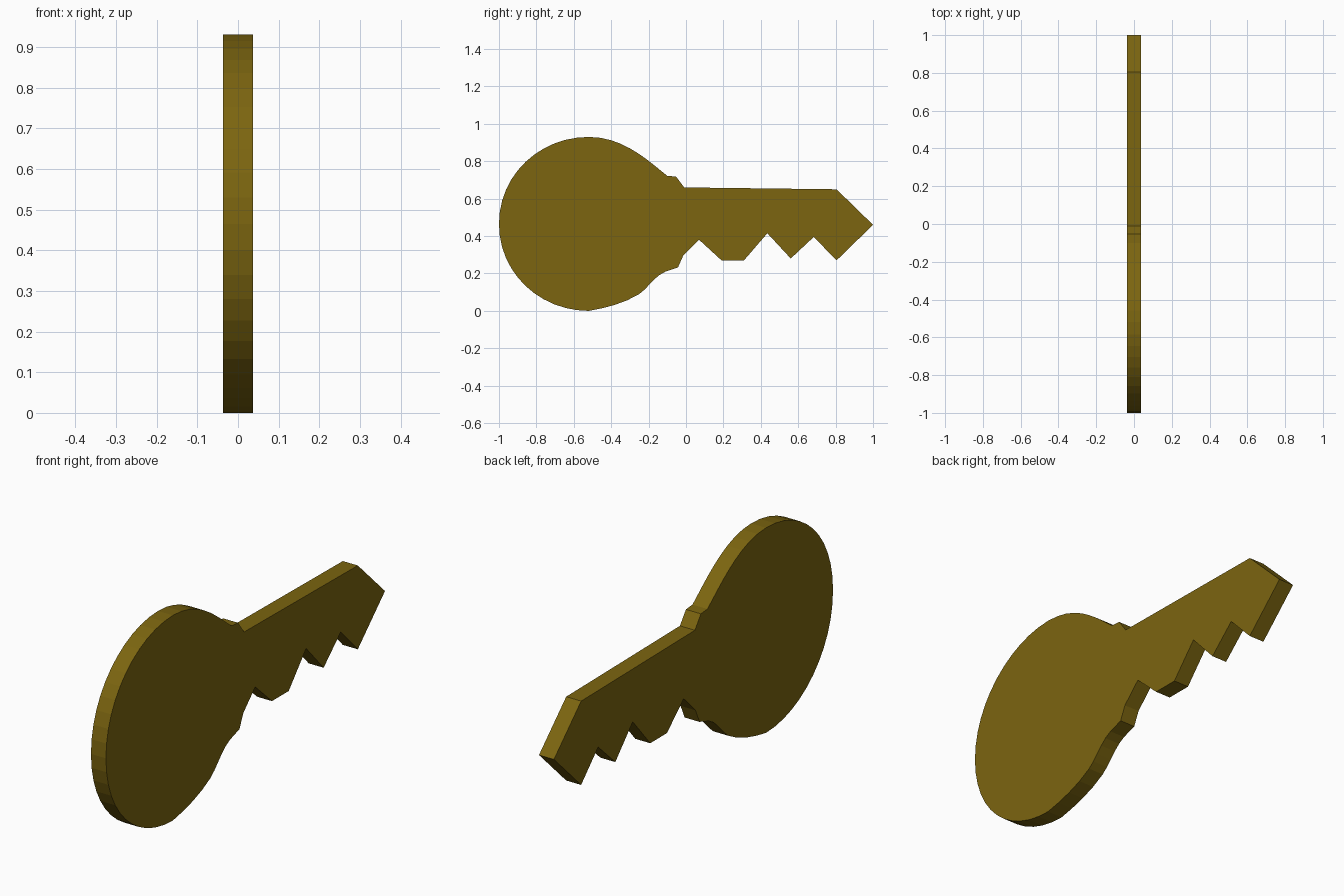
import bpy, bmesh
from mathutils import Vector
from mathutils.geometry import interpolate_bezier

if "Cube" in bpy.data.objects:
    bpy.data.objects.remove(bpy.data.objects["Cube"])

HALF = 0.0375  # half the plate thickness


def arc(p0, h0, h1, p1, n):
    """Points along a bezier segment, leaving out the last one."""
    pts = interpolate_bezier(*(Vector((0, y, z)) for y, z in (p0, h0, h1, p1)), n + 1)
    return [(p.y, p.z) for p in pts[:-1]]


# rounded bow, clockwise from the lower neck round to the upper neck
outline = arc((-0.11, 0.21), (-0.17, 0.185), (-0.20, 0.125), (-0.25, 0.09), 5)
outline += arc((-0.25, 0.09), (-0.33, 0.04), (-0.43, 0.015), (-0.52, 0.0), 4)
outline += arc((-0.52, 0.0), (-0.78, 0.0), (-1.0, 0.20), (-1.0, 0.465), 12)
outline += arc((-1.0, 0.465), (-1.0, 0.73), (-0.78, 0.93), (-0.52, 0.93), 12)
outline += arc((-0.52, 0.93), (-0.33, 0.93), (-0.20, 0.80), (-0.10, 0.722), 9)

# upper collar, straight back and pointed tip
outline += [(-0.10, 0.722), (-0.053, 0.718), (-0.01, 0.66), (0.805, 0.65), (1.0, 0.46)]
# teeth and lower collar
outline += [(0.805, 0.27), (0.683, 0.395), (0.56, 0.28), (0.435, 0.415),
            (0.31, 0.27), (0.19, 0.27), (0.07, 0.38), (-0.015, 0.295), (-0.043, 0.232)]

# extrude the outline into a flat plate
bm = bmesh.new()
face = bm.faces.new([bm.verts.new((-HALF, y, z)) for y, z in outline])
ext = bmesh.ops.extrude_face_region(bm, geom=[face], use_keep_orig=True)
bmesh.ops.translate(bm, vec=(2 * HALF, 0, 0),
                    verts=[v for v in ext["geom"] if isinstance(v, bmesh.types.BMVert)])
bmesh.ops.recalc_face_normals(bm, faces=bm.faces)
mesh = bpy.data.meshes.new("key")
bm.to_mesh(mesh)
bm.free()
key = bpy.data.objects.new("key", mesh)
bpy.context.collection.objects.link(key)

# dark brass colour
brass = bpy.data.materials.new("dark_brass")
brass.diffuse_color = (0.2, 0.13, 0.005, 1)
brass.use_nodes = True
brass.node_tree.nodes["Principled BSDF"].inputs["Base Color"].default_value = brass.diffuse_color
mesh.materials.append(brass)
